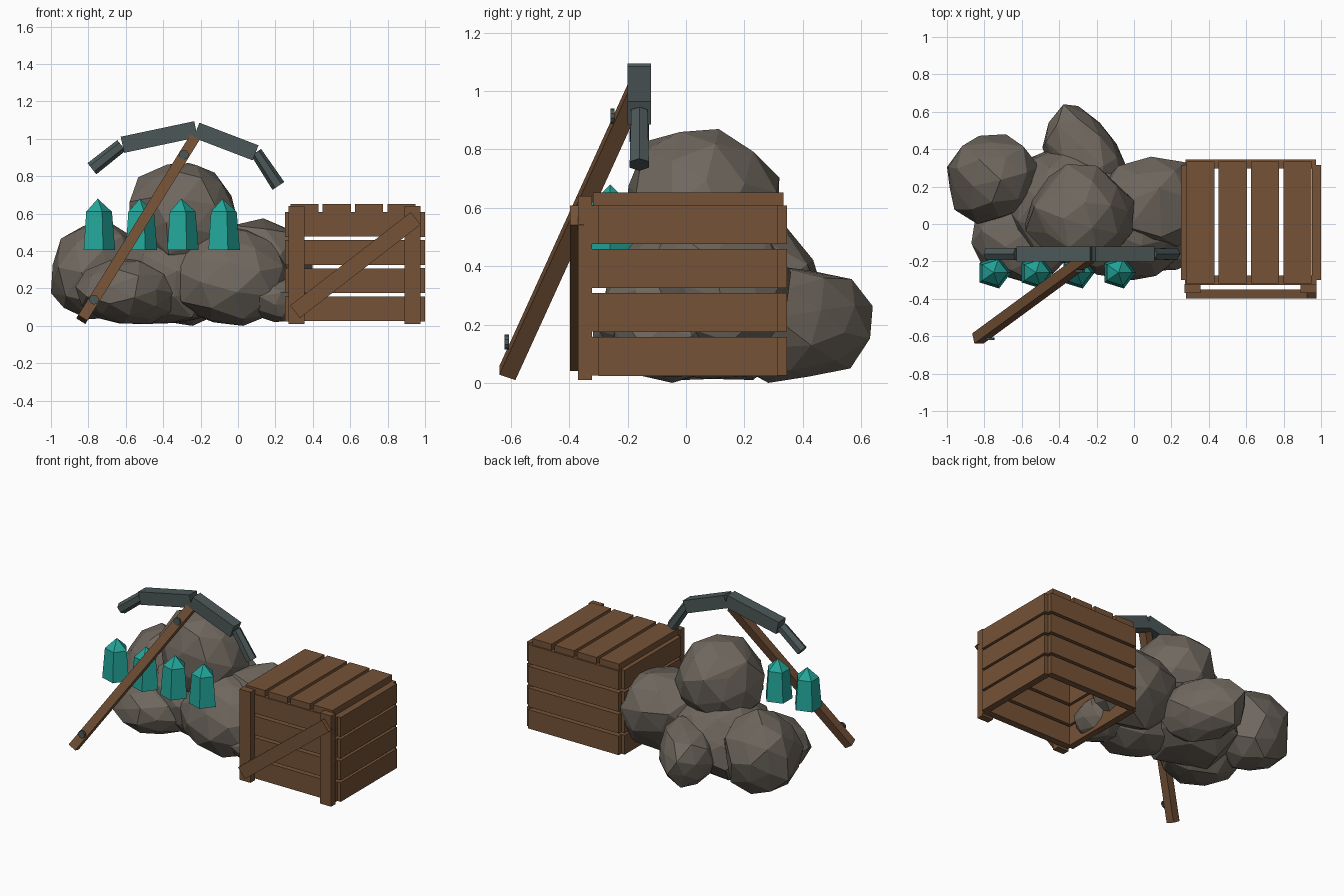
import bpy, bmesh, math, random
from mathutils import Vector, Matrix

if "Cube" in bpy.data.objects:
    bpy.data.objects.remove(bpy.data.objects["Cube"])


def material(name, color):
    m = bpy.data.materials.new(name)
    m.diffuse_color = (*color, 1)
    m.use_nodes = True
    m.node_tree.nodes["Principled BSDF"].inputs["Base Color"].default_value = m.diffuse_color
    return m


WOOD = material("brown wood", (0.178, 0.085, 0.038))
STONE = material("grey stone", (0.158, 0.136, 0.112))
METAL = material("dark metal", (0.073, 0.096, 0.098))
TEAL = material("teal crystal", (0.017, 0.381, 0.323))


def finish(name, bm, mat):
    bmesh.ops.recalc_face_normals(bm, faces=bm.faces)
    me = bpy.data.meshes.new(name)
    bm.to_mesh(me)
    bm.free()
    me.materials.append(mat)
    ob = bpy.data.objects.new(name, me)
    bpy.context.collection.objects.link(ob)
    return ob


def box(name, lo, hi, mat):
    """Axis-aligned box between two corners."""
    lo, hi = Vector(lo), Vector(hi)
    bm = bmesh.new()
    bmesh.ops.create_cube(bm, size=1, matrix=Matrix.Translation((lo + hi) / 2)
                          @ Matrix.Diagonal((*(hi - lo), 1)))
    return finish(name, bm, mat)


def frame(a, b):
    """Frame at the middle of a-b, z along it, local x kept in the front plane."""
    a, b = Vector(a), Vector(b)
    z = (b - a).normalized()
    x = Vector((z.z, 0, -z.x)).normalized()
    rot = Matrix((x, z.cross(x), z)).transposed().to_4x4()
    return Matrix.Translation((a + b) / 2) @ rot, (b - a).length


def beam(name, a, b, wide, deep, mat):
    m, length = frame(a, b)
    bm = bmesh.new()
    bmesh.ops.create_cube(bm, size=1, matrix=m @ Matrix.Diagonal((wide, deep, length, 1)))
    return finish(name, bm, mat)


def rod(name, a, b, r1, r2, sides, mat, turn=0):
    m, length = frame(a, b)
    bm = bmesh.new()
    bmesh.ops.create_cone(bm, cap_ends=True, segments=sides, radius1=r1, radius2=r2,
                          depth=length, matrix=m @ Matrix.Rotation(turn, 4, 'Z'))
    return finish(name, bm, mat)


def rock(name, lo, hi, seed, skew=0.0):
    """Chunky hull of a jittered ball, fitted to the given bounds."""
    rng = random.Random(seed)
    ball = bmesh.new()
    bmesh.ops.create_icosphere(ball, subdivisions=2, radius=1)
    spin = Matrix.Rotation(rng.uniform(0, 6), 3, 'Z') @ Matrix.Rotation(rng.uniform(0, 6), 3, 'X')
    points = [spin @ v.co * rng.uniform(0.88, 1.06) for v in ball.verts]
    ball.free()
    for p in points:
        p.x += skew * p.y
    low = [min(p[i] for p in points) for i in range(3)]
    high = [max(p[i] for p in points) for i in range(3)]
    bm = bmesh.new()
    for p in points:
        bm.verts.new([lo[i] + (p[i] - low[i]) / (high[i] - low[i]) * (hi[i] - lo[i])
                      for i in range(3)])
    bmesh.ops.convex_hull(bm, input=bm.verts[:])
    bmesh.ops.delete(bm, geom=[v for v in bm.verts if not v.link_faces], context='VERTS')
    return finish(name, bm, STONE)


# Rock pile
rock("top_rock", (-0.58, -0.21, 0.30), (0.0, 0.32, 0.87), 1)
rock("left_rock", (-1.0, 0.0, 0.035), (-0.50, 0.48, 0.57), 2)
rock("back_rock", (-0.49, 0.10, 0.0), (-0.04, 0.64, 0.40), 13, -0.35)
rock("front_left_rock", (-0.87, -0.32, 0.01), (-0.30, 0.18, 0.36), 4)
rock("right_rock", (-0.20, -0.14, 0.04), (0.40, 0.36, 0.575), 5)
rock("front_rock", (-0.36, -0.30, 0.0), (0.29, 0.18, 0.54), 6)
rock("small_right_rock", (0.02, -0.25, 0.02), (0.37, 0.10, 0.27), 7)
rock("core_rock", (-0.68, -0.20, 0.01), (-0.05, 0.43, 0.53), 8)

# Crate walls: four thick slats high on every side, open underneath
for i in range(4):
    z0, z1 = 0.024 + 0.1505 * i, 0.158 + 0.1505 * i
    box(f"left_slat_{i}", (0.25, -0.30, z0), (0.298, 0.316, z1), WOOD)
    box(f"right_slat_{i}", (0.952, -0.30, z0), (1.0, 0.316, z1), WOOD)
    box(f"front_slat_{i}", (0.272, -0.325, z0 + 0.001), (0.976, -0.275, z1 - 0.001), WOOD)
    box(f"back_slat_{i}", (0.275, 0.298, z0 + 0.001), (0.972, 0.346, z1 - 0.001), WOOD)
    # Lid slats
    x0 = 0.28 + 0.173 * i
    box(f"lid_slat_{i}", (x0, -0.318, 0.607), (x0 + 0.15, 0.335, 0.652), WOOD)

# Crate front posts and diagonal brace
for side, x0 in (("left", 0.27), ("right", 0.89)):
    box(f"{side}_post", (x0, -0.37, 0.01), (x0 + 0.085, -0.322, 0.64), WOOD)
beam("diagonal_brace", (0.305, -0.374, 0.075), (0.95, -0.374, 0.575), 0.085, 0.048, WOOD)

# Crystals: tapered five-sided body with a pointed tip
for i, x in enumerate((-0.75, -0.525, -0.303, -0.083)):
    bm = bmesh.new()
    rings = []
    for r, z in ((0.093, 0.405), (0.076, 0.61)):
        angles = [math.tau * k / 5 for k in range(5)]
        rings.append([bm.verts.new((x + r * math.cos(t), -0.26 + 0.96 * r * math.sin(t), z))
                      for t in angles])
    tip = bm.verts.new((x, -0.26, 0.68))
    bm.faces.new(rings[0])
    for k in range(5):
        n = (k + 1) % 5
        bm.faces.new((rings[0][k], rings[0][n], rings[1][n], rings[1][k]))
        bm.faces.new((rings[1][k], rings[1][n], tip))
    finish(f"crystal_{i}", bm, TEAL)

# Pickaxe handle and its bolts
beam("handle", (-0.835, -0.612, 0.034), (-0.235, -0.172, 1.0), 0.057, 0.059, WOOD)
for i, (x, y, z) in enumerate(((-0.77, -0.614, 0.14), (-0.29, -0.252, 0.915))):
    bm = bmesh.new()
    bmesh.ops.create_cone(bm, cap_ends=True, segments=10, radius1=0.026, radius2=0.026, depth=0.015,
                          matrix=Matrix.Translation((x, y, z)) @ Matrix.Rotation(math.pi / 2, 4, 'X'))
    finish(f"handle_bolt_{i}", bm, METAL)

# Pickaxe head: two thick inner arms and two six-sided tips
Y = -0.16
beam("head_left_arm", (-0.618, Y, 0.968), (-0.225, Y, 1.051), 0.088, 0.08, METAL)
beam("head_right_arm", (-0.222, Y, 1.046), (0.094, Y, 0.925), 0.086, 0.08, METAL)
rod("head_left_tip", (-0.623, Y, 0.965), (-0.781, Y, 0.84), 0.036, 0.038, 6, METAL, math.pi / 6)
rod("head_right_tip", (0.097, Y, 0.928), (0.216, Y, 0.748), 0.032, 0.038, 6, METAL, math.pi / 6)
